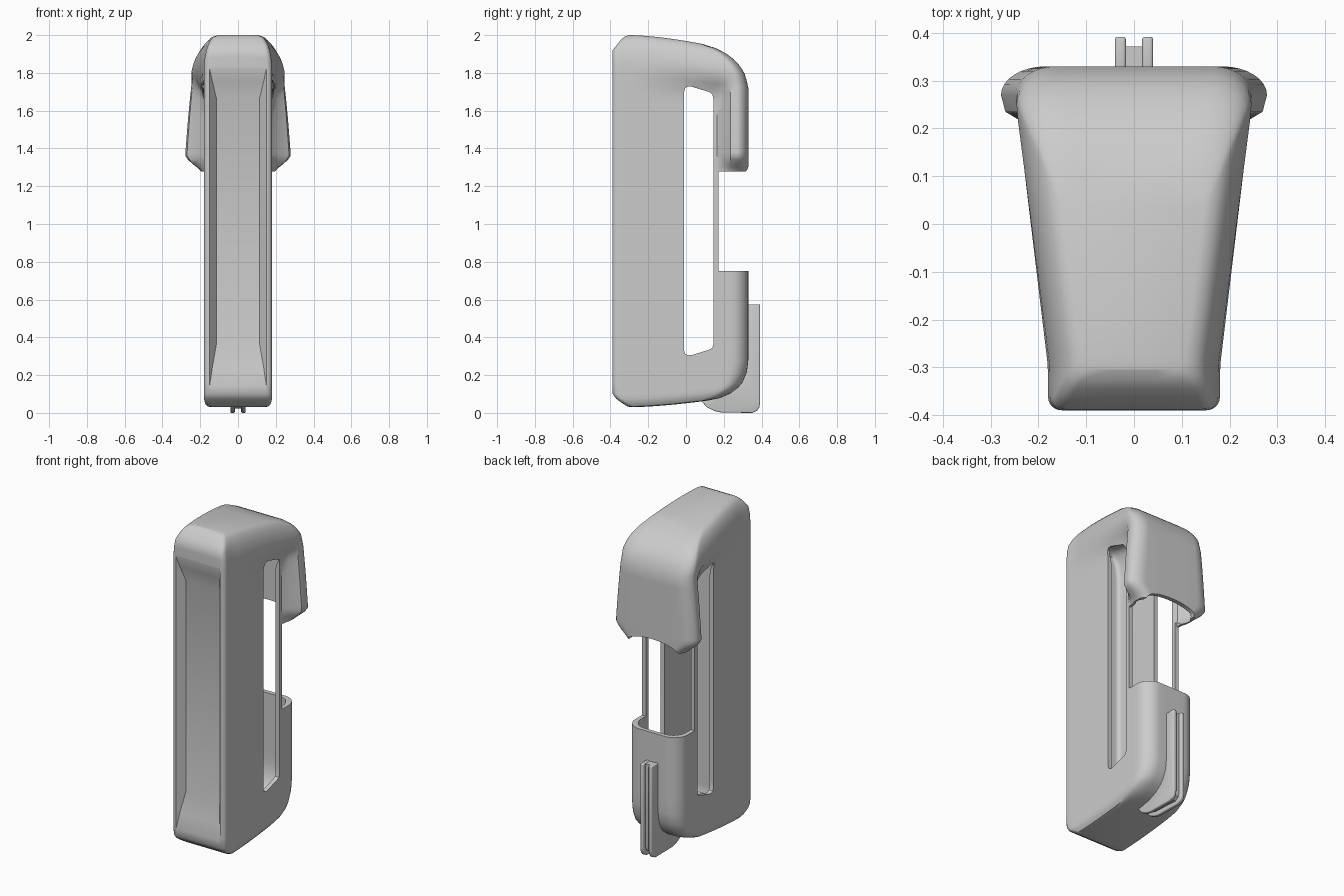
import bpy, bmesh, math

if "Cube" in bpy.data.objects:
    bpy.data.objects.remove(bpy.data.objects["Cube"])


def clamp(v):
    return max(0.0, min(1.0, v))


def smooth(a, b, v):
    t = clamp((v - a) / (b - a))
    return t * t * (3 - 2 * t)


def make_object(name, verts, faces):
    me = bpy.data.meshes.new(name)
    me.from_pydata(verts, [], faces)
    bm = bmesh.new()
    bm.from_mesh(me)
    bmesh.ops.recalc_face_normals(bm, faces=bm.faces)
    bm.to_mesh(me)
    bm.free()
    ob = bpy.data.objects.new(name, me)
    bpy.context.collection.objects.link(ob)
    return ob


def prism(name, pts, axis, a, b):
    """Extrude a 2D outline along axis x (pts = y,z) or y (pts = x,z)."""
    n = len(pts)
    verts = [((t, p, q) if axis == 'x' else (p, t, q)) for t in (a, b) for p, q in pts]
    faces = [tuple(range(n)), tuple(range(n, 2 * n))]
    faces += [(i, (i + 1) % n, n + (i + 1) % n, n + i) for i in range(n)]
    return make_object(name, verts, faces)


def apply_mods(ob):
    bpy.ops.object.select_all(action='DESELECT')
    ob.select_set(True)
    bpy.context.view_layer.objects.active = ob
    for m in list(ob.modifiers):
        bpy.ops.object.modifier_apply(modifier=m.name)


def cut(ob, cutter):
    m = ob.modifiers.new("cut", 'BOOLEAN')
    m.operation = 'DIFFERENCE'
    m.solver = 'EXACT'
    m.object = cutter
    apply_mods(ob)
    bpy.data.objects.remove(cutter)


# widening of the body towards the rear hood
def flare(y, s):
    a = 0.07 * clamp((y + 0.3) / 0.54) * smooth(1.68, 1.86, s)
    hood = 0.10 - 0.035 * clamp((s - 1.36) / 0.45)
    b = hood * smooth(0.17, 0.25, y) * smooth(1.25, 1.37, s)
    return max(a, b)


# sloping of top and bottom towards the rear
def slope(y, s):
    k = max(0.0, (y + 0.3) / 0.45) ** 1.6
    return k * (0.04 * (1 - smooth(0.03, 0.5, s)) - 0.06 * smooth(1.5, 2.0, s))


# level: height, front y, back y, side inset
LEVELS = [
    (0.03, -0.29, 0.12, 0.035), (0.034, -0.31, 0.18, 0.018), (0.05, -0.335, 0.235, 0.006),
    (0.075, -0.37, 0.275, 0), (0.10, -0.388, 0.298, 0), (0.16, -0.39, 0.322, 0),
    (0.24, -0.39, 0.33, 0)]
LEVELS += [(0.24 + 0.1 * i, -0.39, 0.33, 0) for i in range(1, 11)]
LEVELS += [(1.26 + 0.02 * i, -0.39, 0.33, 0) for i in range(7)]
LEVELS += [(1.38 + 0.05 * i, -0.39, 0.33, 0) for i in range(1, 8)]
LEVELS += [
    (1.78, -0.39, 0.33, 0), (1.83, -0.39, 0.322, 0), (1.88, -0.39, 0.31, 0.004),
    (1.92, -0.388, 0.287, 0.012), (1.95, -0.365, 0.257, 0.022), (1.975, -0.345, 0.215, 0.036),
    (1.992, -0.325, 0.16, 0.052), (2.0, -0.305, 0.09, 0.075)]


def half_outline(y0, y1, w, rf, rb):
    """Right half of a rounded rectangle, from front centre to back centre."""
    pts = [(0, y0), ((w - rf) * 0.5, y0)]
    for i in range(7):
        a = math.pi / 2 * i / 6
        pts.append((w - rf + rf * math.sin(a), y0 + rf - rf * math.cos(a)))
    ya, yb = y0 + rf, y1 - rb
    pts += [(w, ya + (yb - ya) * i / 18) for i in range(1, 18)]
    for i in range(9):
        a = math.pi / 2 * i / 8
        pts.append((w - rb + rb * math.cos(a), y1 - rb + rb * math.sin(a)))
    return pts + [((w - rb) * 0.5, y1), (0, y1)]


def loft_body(name, d=0.0, front=None, squash=1.0):
    verts, faces = [], []
    for s, y0, y1, inset in LEVELS:
        if front is not None:
            y0 = max(front, y0 + d)
        y1 -= d
        rb = 0.09 - 0.03 * smooth(1.0, 1.3, s)
        half = half_outline(y0, y1, 0.18, 0.028, rb)
        ring = half + [(-x, y) for x, y in half[-2:0:-1]]
        for x, y in ring:
            w = 0.18 + flare(y, s) - inset - d
            z = 1.015 + (s + slope(y, s) - 1.015) * squash
            verts.append((x / 0.18 * w, y, z))
    n = len(ring)
    for k in range(len(LEVELS) - 1):
        for i in range(n):
            j = (i + 1) % n
            faces.append((k * n + i, k * n + j, k * n + n + j, k * n + n + i))
    for base in (0, (len(LEVELS) - 1) * n):
        for i in range(n // 2):
            f = [base + v % n for v in (i, i + 1, n - i - 1, n - i)]
            faces.append(tuple(dict.fromkeys(f)))
    return make_object(name, verts, faces)


# hollow shell
body = loft_body("body_shell")
cut(body, loft_body("cavity", d=0.026, front=-0.315, squash=0.94))

# long side slots
cut(body, prism("slot_cutter", [
    (-0.01, 0.33), (-0.004, 0.313), (0.01, 0.305), (0.03, 0.306), (0.125, 0.335), (0.14, 0.345),
    (0.145, 0.365), (0.145, 1.665), (0.14, 1.685), (0.125, 1.698), (0.03, 1.727),
    (0.01, 1.728), (-0.004, 1.72), (-0.01, 1.70)], 'x', -0.5, 0.5))

# rear gap between cup and hood, arched at the top
arch = [(0.17 * math.cos(math.pi * i / 16), 1.279 + 0.05 * math.sin(math.pi * i / 16))
        for i in range(17)]
cut(body, prism("gap_cutter", [(-0.4, 0.752), (0.4, 0.752), (0.4, 1.279)] + arch + [(-0.4, 1.279)],
                'y', 0.172, 0.6))

# shallow tapered recess in the front
rings = [(-0.45, 0.163, 0.04, 1.90), (-0.392, 0.152, 0.13, 1.83),
         (-0.372, 0.136, 0.24, 1.755), (-0.345, 0.115, 0.36, 1.67)]
verts = [(x, y, z) for y, w, a, b in rings for x, z in ((-w, a), (w, a), (w, b), (-w, b))]
faces = [(0, 1, 2, 3), (12, 13, 14, 15)]
faces += [(4 * k + i, 4 * k + (i + 1) % 4, 4 * k + 4 + (i + 1) % 4, 4 * k + 4 + i)
          for k in range(3) for i in range(4)]
cut(body, make_object("recess_cutter", verts, faces))

# clip at the lower rear: two ribs and a lower web
clip_side = [(0.08, 0.065), (0.11, 0.03), (0.15, 0.01), (0.19, 0.002), (0.35, 0.0), (0.375, 0.01),
             (0.388, 0.03), (0.392, 0.055), (0.392, 0.575), (0.31, 0.575), (0.31, 0.2), (0.16, 0.085)]
web_side = [(0.10, 0.07), (0.16, 0.032), (0.34, 0.022), (0.365, 0.04), (0.372, 0.07),
            (0.372, 0.572), (0.312, 0.572), (0.312, 0.2), (0.16, 0.085)]
parts = [body]
for name, side, a, b in (("clip_rib_left", clip_side, -0.04, -0.017),
                         ("clip_rib_right", clip_side, 0.017, 0.04),
                         ("clip_web", web_side, -0.02, 0.02)):
    ob = prism(name, side, 'x', a, b)
    if "rib" in name:
        m = ob.modifiers.new("bevel", 'BEVEL')
        m.width, m.segments = 0.006, 3
        apply_mods(ob)
    parts.append(ob)

for ob in parts:
    bpy.ops.object.select_all(action='DESELECT')
    ob.select_set(True)
    bpy.context.view_layer.objects.active = ob
    bpy.ops.object.shade_smooth_by_angle(angle=math.radians(35))
